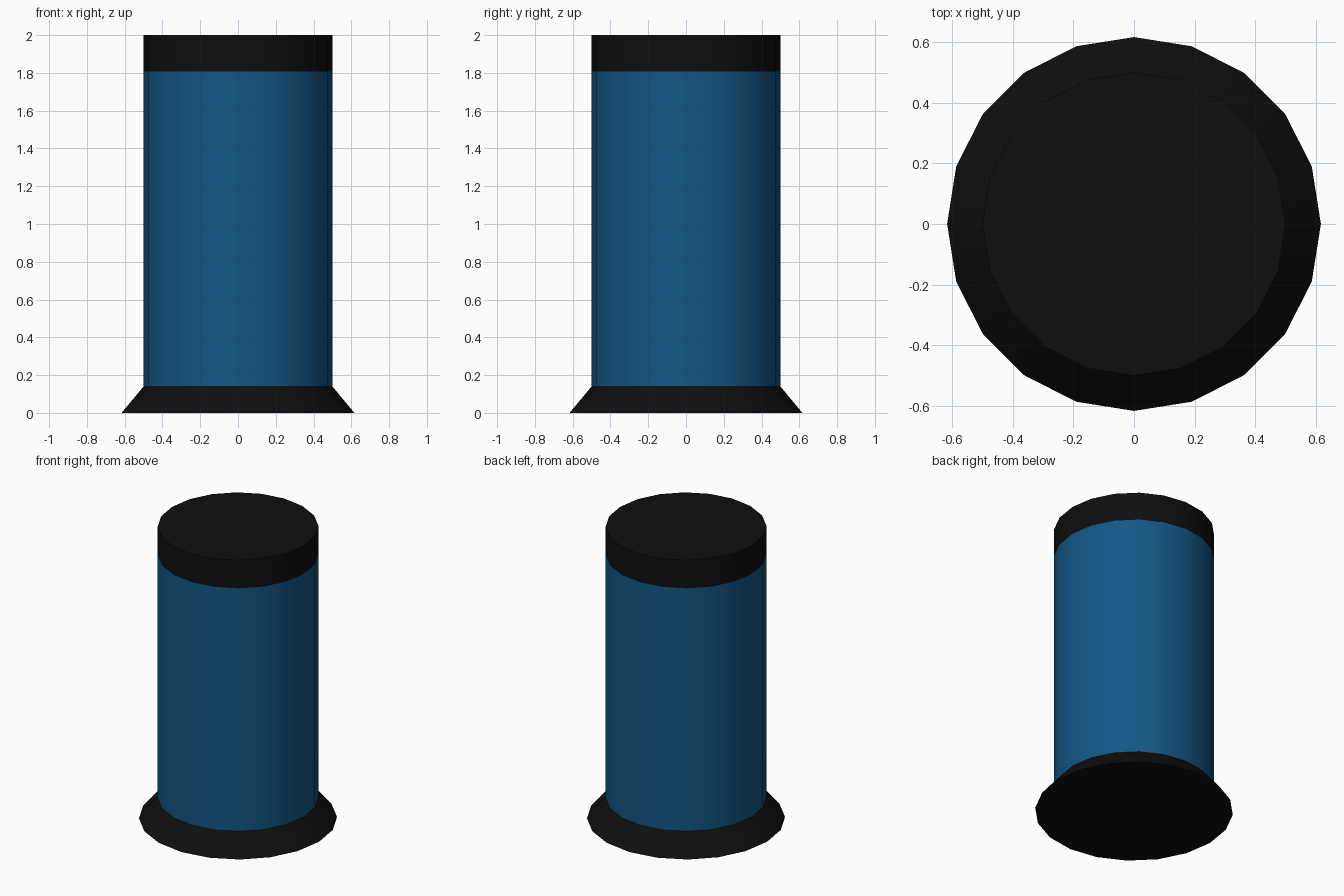
import bpy, bmesh, math
from mathutils import Matrix

if "Cube" in bpy.data.objects:
    bpy.data.objects.remove(bpy.data.objects["Cube"])

SIDES = 20


def material(name, color):
    m = bpy.data.materials.new(name)
    m.diffuse_color = (*color, 1.0)
    m.use_nodes = True
    m.node_tree.nodes["Principled BSDF"].inputs["Base Color"].default_value = m.diffuse_color
    return m


blue = material("deep blue", (0.006, 0.095, 0.235))
black = material("black", (0.0045, 0.0045, 0.0045))


def ring_part(name, r_low, r_high, z_low, z_high, mat, bottom=False, top=False):
    """Round section between two heights, keeping only the requested end discs."""
    bm = bmesh.new()
    bmesh.ops.create_cone(bm, cap_ends=True, segments=SIDES, radius1=r_low,
                          radius2=r_high, depth=z_high - z_low,
                          matrix=Matrix.Translation((0, 0, (z_low + z_high) / 2)))
    bm.normal_update()
    # drop the hidden discs where parts meet
    hidden = [f for f in bm.faces
              if (f.normal.z > 0.99 and not top) or (f.normal.z < -0.99 and not bottom)]
    bmesh.ops.delete(bm, geom=hidden, context='FACES_ONLY')
    # smooth walls, sharp rims
    for f in bm.faces:
        f.smooth = abs(f.normal.z) < 0.99
    for e in bm.edges:
        if len(e.link_faces) == 2 and e.calc_face_angle() > math.radians(30):
            e.smooth = False
    mesh = bpy.data.meshes.new(name)
    bm.to_mesh(mesh)
    bm.free()
    mesh.materials.append(mat)
    obj = bpy.data.objects.new(name, mesh)
    bpy.context.collection.objects.link(obj)
    return obj


# flared foot, blue barrel, flat lid
ring_part("flared_base", 0.616, 0.5, 0.0, 0.14, black, bottom=True)
ring_part("barrel", 0.5, 0.5, 0.14, 1.807, blue)
ring_part("lid", 0.5, 0.5, 1.807, 2.0, black, top=True)
